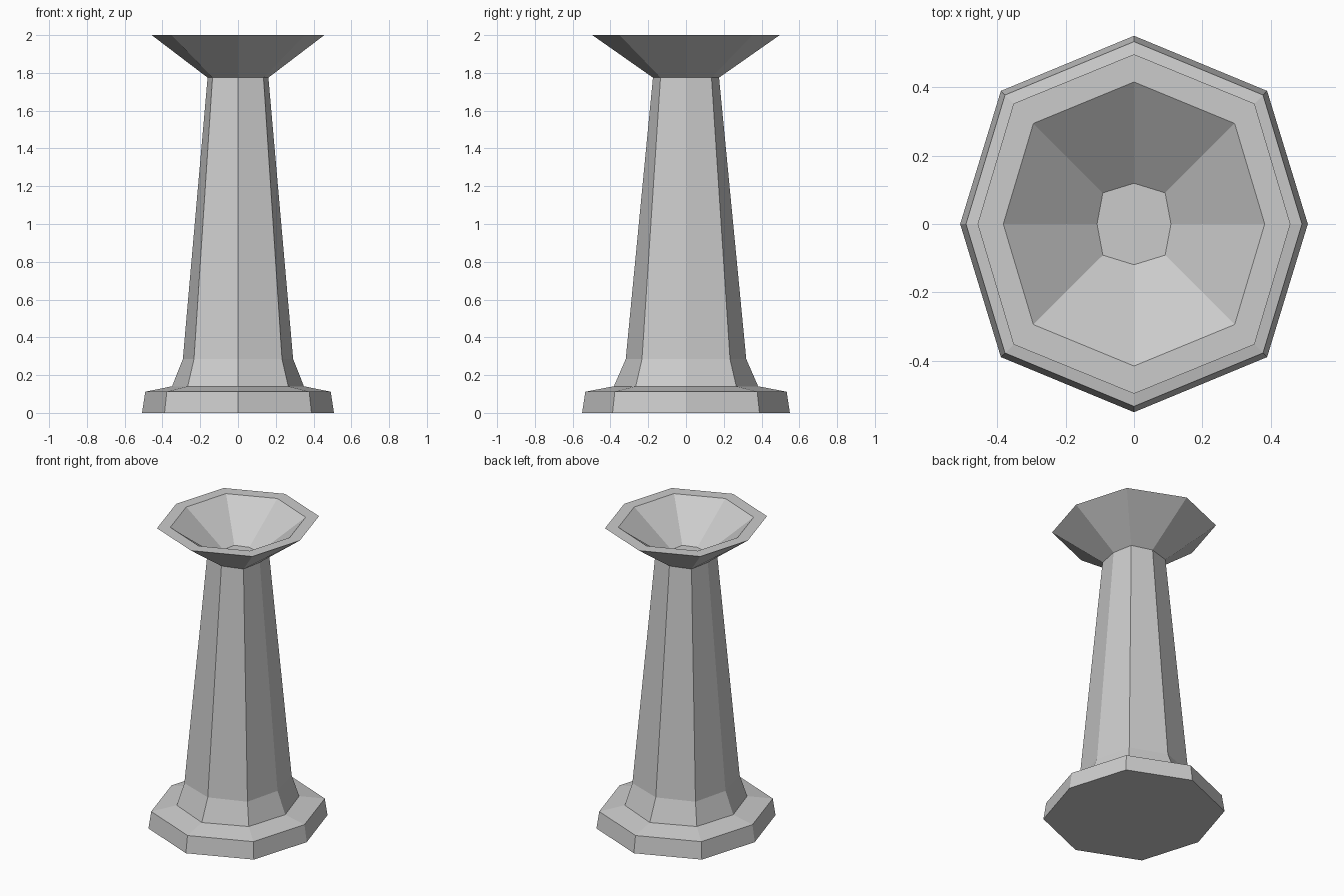
import bpy, bmesh

if "Cube" in bpy.data.objects:
    bpy.data.objects.remove(bpy.data.objects["Cube"])


def ring(bm, x, y, d, z):
    """Octagon with points on both axes (x, y) and on the diagonals (d)."""
    pts = [(x, 0), (d, d), (0, y), (-d, d), (-x, 0), (-d, -d), (0, -y), (d, -d)]
    return [bm.verts.new((px, py, z)) for px, py in pts]


# Sections from foot to rim, then down inside the bowl: x, y, diagonal, height
sections = [
    (0.508, 0.55, 0.389, 0.0),      # plinth bottom
    (0.491, 0.533, 0.377, 0.112),   # plinth top
    (0.349, 0.382, 0.266, 0.141),   # sloping shoulder
    (0.292, 0.319, 0.233, 0.285),   # flared foot of shaft
    (0.161, 0.175, 0.135, 1.775),   # neck
    (0.457, 0.496, 0.352, 2.0),     # outer rim
    (0.382, 0.415, 0.294, 2.0),     # inner rim
    (0.108, 0.119, 0.091, 1.787),   # bowl floor
]

bm = bmesh.new()
rings = [ring(bm, *s) for s in sections]
for low, high in zip(rings, rings[1:]):
    for i in range(8):
        j = (i + 1) % 8
        bm.faces.new((low[i], low[j], high[j], high[i]))

# Underside and bowl floor
bm.faces.new(rings[0][::-1])
bm.faces.new(rings[-1])
bmesh.ops.recalc_face_normals(bm, faces=bm.faces)

mesh = bpy.data.meshes.new("pedestal_basin")
bm.to_mesh(mesh)
bm.free()
basin = bpy.data.objects.new("pedestal_basin", mesh)
bpy.context.collection.objects.link(basin)
